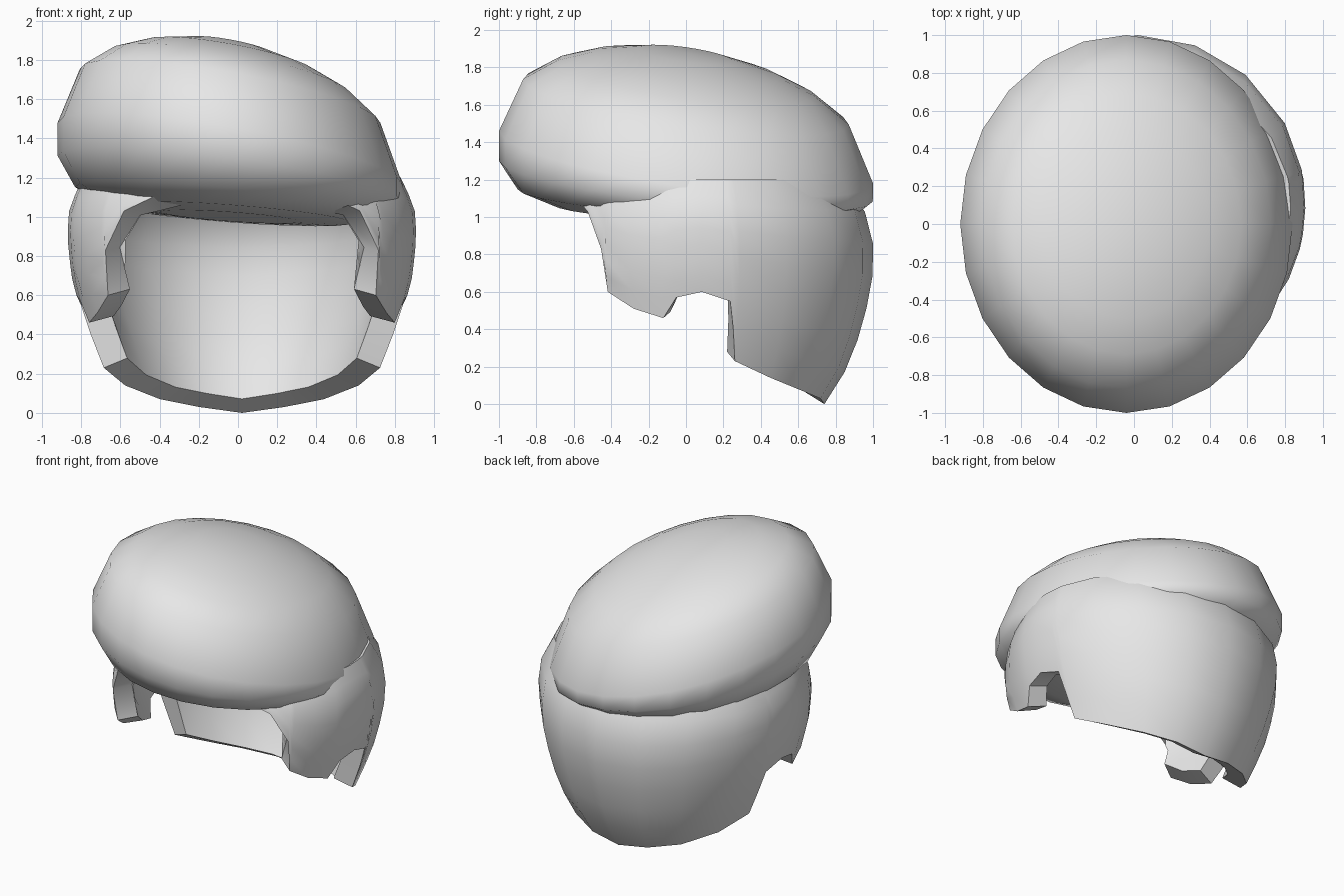
import bpy, bmesh, math
from mathutils import Vector

cube = bpy.data.objects.get("Cube")
if cube:
    bpy.data.objects.remove(cube)

mat = bpy.data.materials.new("light_grey")
mat.use_nodes = True
GREY = (0.8, 0.8, 0.8, 1)
mat.diffuse_color = GREY
mat.node_tree.nodes["Principled BSDF"].inputs["Base Color"].default_value = GREY


def finish(bm, name, angle):
    bmesh.ops.recalc_face_normals(bm, faces=bm.faces)
    mesh = bpy.data.meshes.new(name)
    bm.to_mesh(mesh)
    bm.free()
    mesh.materials.append(mat)
    obj = bpy.data.objects.new(name, mesh)
    bpy.context.collection.objects.link(obj)
    bpy.ops.object.select_all(action="DESELECT")
    obj.select_set(True)
    bpy.context.view_layer.objects.active = obj
    bpy.ops.object.shade_smooth_by_angle(angle=math.radians(angle))


def lookup(table, z):
    """Linear interpolation in a list of (height, value) pairs."""
    for (z0, v0), (z1, v1) in zip(table, table[1:]):
        if z <= z1:
            return v0 + (v1 - v0) * (z - z0) / (z1 - z0)
    return table[-1][1]


def bridge(bm, rings):
    """Join neighbouring closed rings of vertices with quads."""
    for lower, upper in zip(rings, rings[1:]):
        n = len(lower)
        for i in range(n):
            j = (i + 1) % n
            bm.faces.new((lower[i], lower[j], upper[j], upper[i]))


# Soft hat: rings leaning toward the back left, as (radius, share of rise or drop)
RINGS = [(.4, -1), (.7, -.95), (.9, -.76), (1, -.4), (1, 0), (.87, .53), (.69, .75), (.5, .88), (.25, .98)]
SIDES, RISE = 24, 0.56


def hat_point(radius, share, angle):
    x, y = 0.88 * radius * math.cos(angle), radius * math.sin(angle)
    rim = 1.32 - 0.18 * x - 0.14 * y
    floor = 1.0 - 0.07 * x - 0.06 * y
    height = rim + share * (RISE if share > 0 else rim - floor)
    return (x - 0.04, y, height)


bm = bmesh.new()
rings = [[bm.verts.new(hat_point(r, s, math.tau * i / SIDES)) for i in range(SIDES)]
         for r, s in RINGS]
bridge(bm, rings)
for ring, share in ((rings[0], -1), (rings[-1], 1)):
    pole = bm.verts.new(hat_point(0, share, 0))
    for i, v in enumerate(ring):
        bm.faces.new((v, ring[(i + 1) % SIDES], pole))
finish(bm, "hat", 75)

# Hair: an open shell whose lower edge is stepped around the ears
HALF_WIDTH = [(0, .62), (.23, .72), (.47, .81), (.7, .87), (.9, .89), (1.05, .88), (1.22, .8)]
HALF_DEPTH = [(0, .64), (.19, .76), (.43, .85), (.7, .9), (.88, .9), (1.05, .85), (1.22, .72)]
# (degrees from the side toward the back, height of the lower edge)
EDGE = [(90, 0), (70, .03), (50, .07), (29, .14), (12, .23), (10.5, .4), (9, .55),
        (-1, .6), (-10, .57), (-15, .46), (-26, .51), (-36, .6), (-38, .83),
        (-47, 1.03), (-58, 1.1), (-72, 1.16), (-90, 1.16)]
ROWS, TOP = 7, 1.2

loop = [(a, z, 1) for a, z in EDGE] + [(a, z, -1) for a, z in EDGE[-2:0:-1]]
bm = bmesh.new()
rows = []
for r in range(ROWS + 1):
    row = []
    for degrees, low, side in loop:
        a = math.radians(degrees)
        z = low + (TOP - low) * r / ROWS
        x = side * lookup(HALF_WIDTH, z) * math.cos(a)
        y = 0.1 + lookup(HALF_DEPTH, z) * math.sin(a)
        row.append(bm.verts.new((x + 0.02, y, z)))
    rows.append(row)
bridge(bm, rows)
bmesh.ops.recalc_face_normals(bm, faces=bm.faces)
# Make sure the shell faces outward before it is thickened
bm.faces.ensure_lookup_table()
face = bm.faces[0]
if face.normal.dot(face.calc_center_median() - Vector((0, 0.1, 0.9))) < 0:
    bmesh.ops.reverse_faces(bm, faces=bm.faces)
bm.normal_update()
inner = {v: bm.verts.new(v.co - v.normal * 0.135) for v in list(bm.verts)}
rims = [e for e in bm.edges if e.is_boundary]
for f in list(bm.faces):
    bm.faces.new([inner[v] for v in reversed(f.verts)])
for e in rims:
    p, q = e.verts
    bm.faces.new((p, q, inner[q], inner[p]))
finish(bm, "hair", 42)
